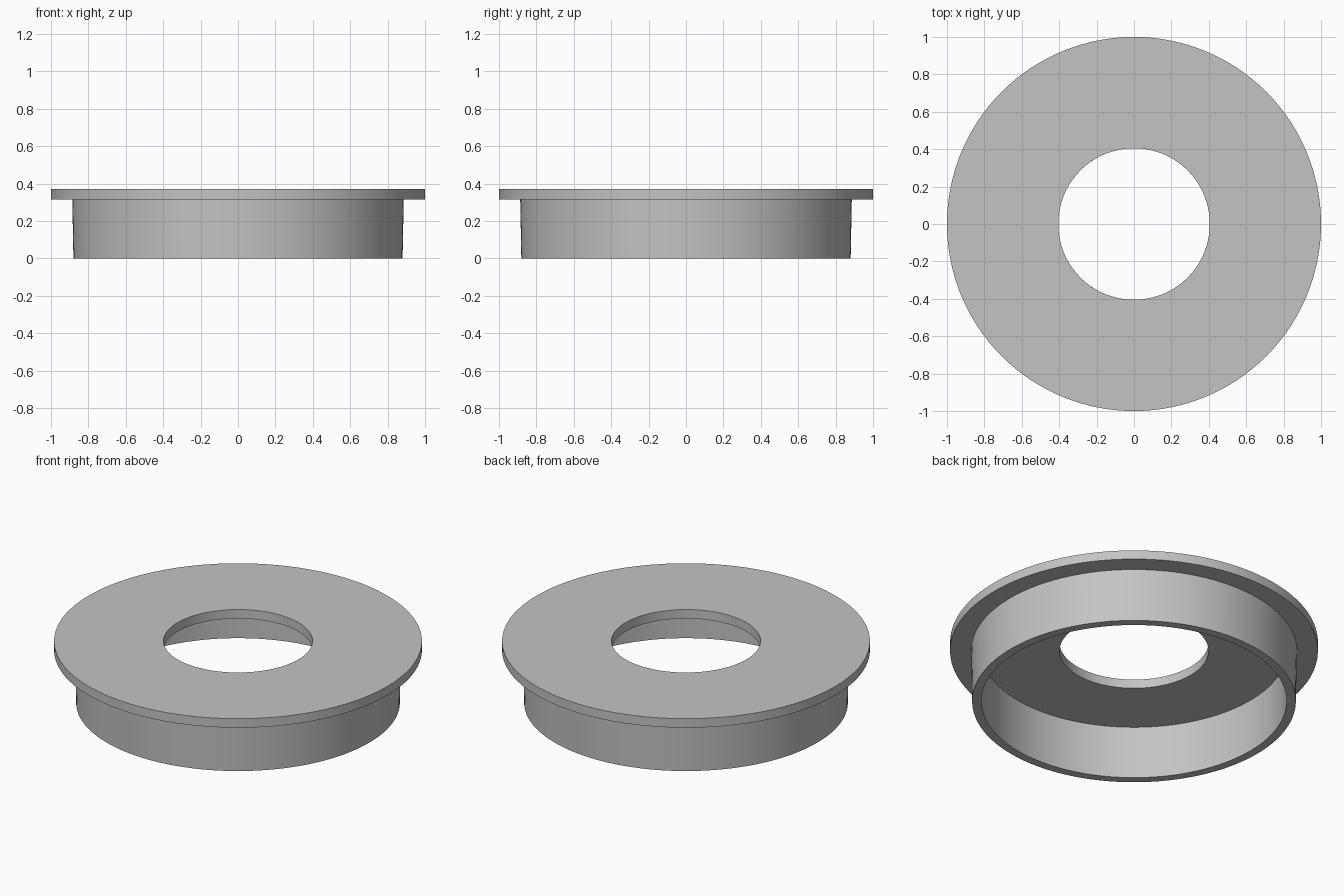
import bpy
import bmesh
import math

cube = bpy.data.objects.get("Cube")
if cube:
    bpy.data.objects.remove(cube, do_unlink=True)

# Plain grey material
GREY = (0.55, 0.55, 0.55, 1.0)
grey = bpy.data.materials.new("plain grey")
grey.use_nodes = True
grey.diffuse_color = GREY
grey.node_tree.nodes["Principled BSDF"].inputs["Base Color"].default_value = GREY

SEGMENTS = 128


def lathe(name, profile, material):
    """Revolve a closed (radius, height) profile around the z axis."""
    bm = bmesh.new()
    verts = [bm.verts.new((r, 0, z)) for r, z in profile]
    edges = [bm.edges.new((a, b)) for a, b in zip(verts, verts[1:] + verts[:1])]
    bmesh.ops.spin(bm, geom=verts + edges, cent=(0, 0, 0), axis=(0, 0, 1),
                   angle=math.tau, steps=SEGMENTS, use_duplicate=False)
    bmesh.ops.remove_doubles(bm, verts=bm.verts[:], dist=0.0005)
    bmesh.ops.recalc_face_normals(bm, faces=bm.faces[:])
    mesh = bpy.data.meshes.new(name)
    bm.to_mesh(mesh)
    bm.free()
    mesh.materials.append(material)
    obj = bpy.data.objects.new(name, mesh)
    bpy.context.collection.objects.link(obj)
    bpy.ops.object.select_all(action='DESELECT')
    obj.select_set(True)
    bpy.context.view_layer.objects.active = obj
    bpy.ops.object.shade_smooth_by_angle(angle=math.radians(30))
    return obj


# Wide flat flange with a centre hole, and a thin, slightly tapered skirt below
hole, rim = 0.405, 1.0
skirt_in, skirt_low, skirt_high = 0.83, 0.88, 0.886
under, top = 0.316, 0.37

lathe("flanged_collar", [
    (hole, top), (rim, top), (rim, under),
    (skirt_high, under), (skirt_low, 0), (skirt_in, 0),
    (skirt_in, under), (hole, under),
], grey)
